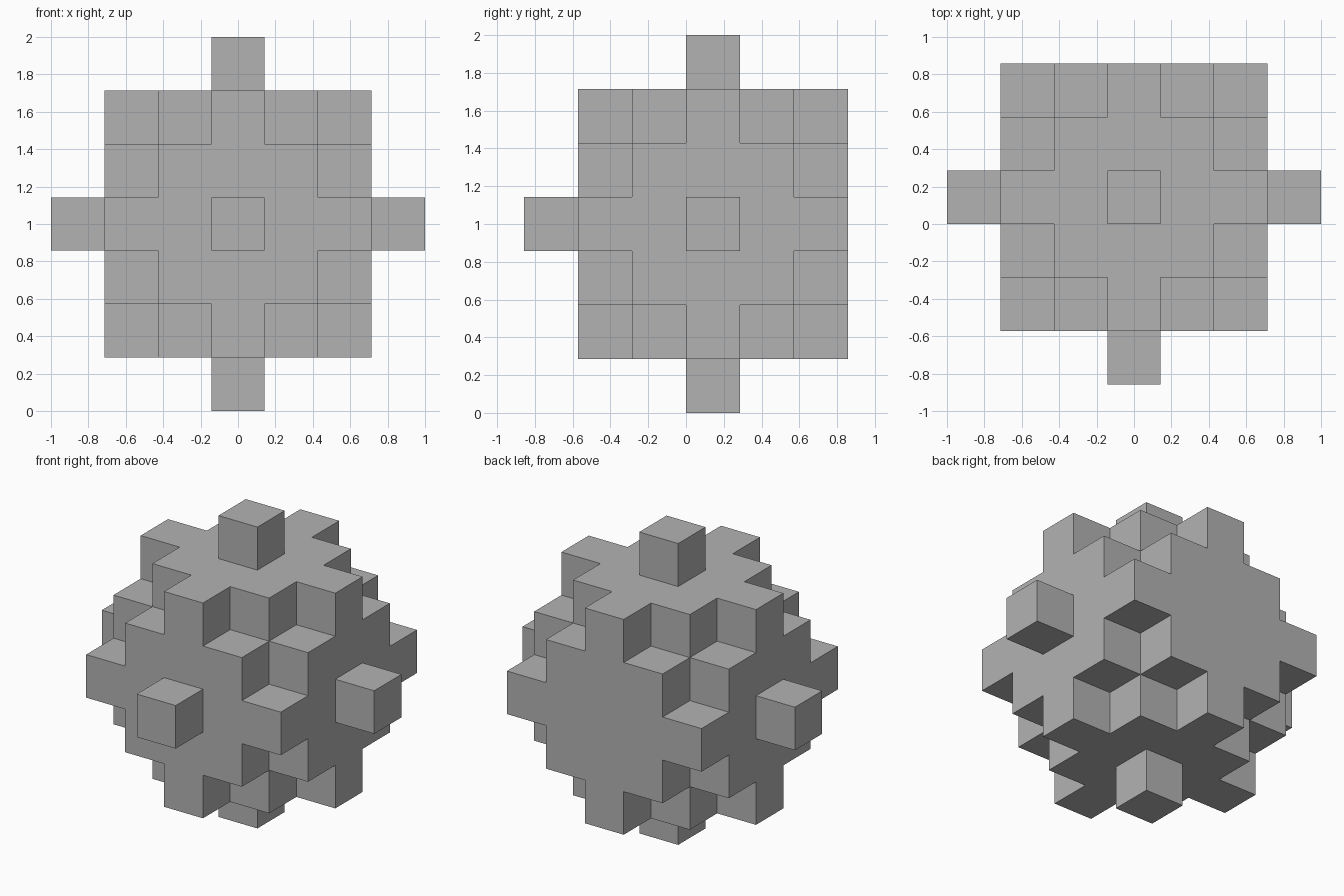
import bpy
import bmesh
from itertools import product
from mathutils import Vector

cube = bpy.data.objects.get("Cube")
if cube:
    bpy.data.objects.remove(cube, do_unlink=True)

UNIT = 2 / 7                          # edge of one block
CENTRE = Vector((0, UNIT / 2, 1))     # centre of the stepped ball
RADIUS = 3

grey = bpy.data.materials.new("plain grey")
grey.use_nodes = True
grey.diffuse_color = (0.45, 0.45, 0.45, 1)
shader = next(n for n in grey.node_tree.nodes if n.type == 'BSDF_PRINCIPLED')
shader.inputs["Base Color"].default_value = grey.diffuse_color
shader.inputs["Roughness"].default_value = 0.8

DIRECTIONS = [tuple(s if i == axis else 0 for i in range(3))
              for axis in range(3) for s in (-1, 1)]


def build_blocks(name, cells, solid):
    """Join blocks into one mesh, keeping only the faces open to the air."""
    bm = bmesh.new()
    for cell in cells:
        for d in DIRECTIONS:
            if tuple(c + n for c, n in zip(cell, d)) in solid:
                continue
            normal = Vector(d)
            u = Vector((d[1], d[2], d[0]))
            v = normal.cross(u)
            middle = Vector(cell) + normal / 2
            corners = [middle + (a * u + b * v) / 2
                       for a, b in ((-1, -1), (1, -1), (1, 1), (-1, 1))]
            bm.faces.new([bm.verts.new(CENTRE + p * UNIT) for p in corners])
    bmesh.ops.remove_doubles(bm, verts=bm.verts, dist=UNIT / 100)
    mesh = bpy.data.meshes.new(name)
    bm.to_mesh(mesh)
    bm.free()
    mesh.materials.append(grey)
    obj = bpy.data.objects.new(name, mesh)
    bpy.context.collection.objects.link(obj)


# Stepped ball: every block whose centre lies inside the radius
span = range(-RADIUS, RADIUS + 1)
ball = {c for c in product(span, repeat=3)
        if sum(n * n for n in c) < RADIUS ** 2}

# Single blocks standing out on every side except the back
studs = {"right_stud": (-RADIUS, 0, 0), "left_stud": (RADIUS, 0, 0),
         "front_stud": (0, -RADIUS, 0),
         "bottom_stud": (0, 0, -RADIUS), "top_stud": (0, 0, RADIUS)}
solid = ball | set(studs.values())

build_blocks("stepped_ball", sorted(ball), solid)
for name, cell in studs.items():
    build_blocks(name, [cell], solid)
